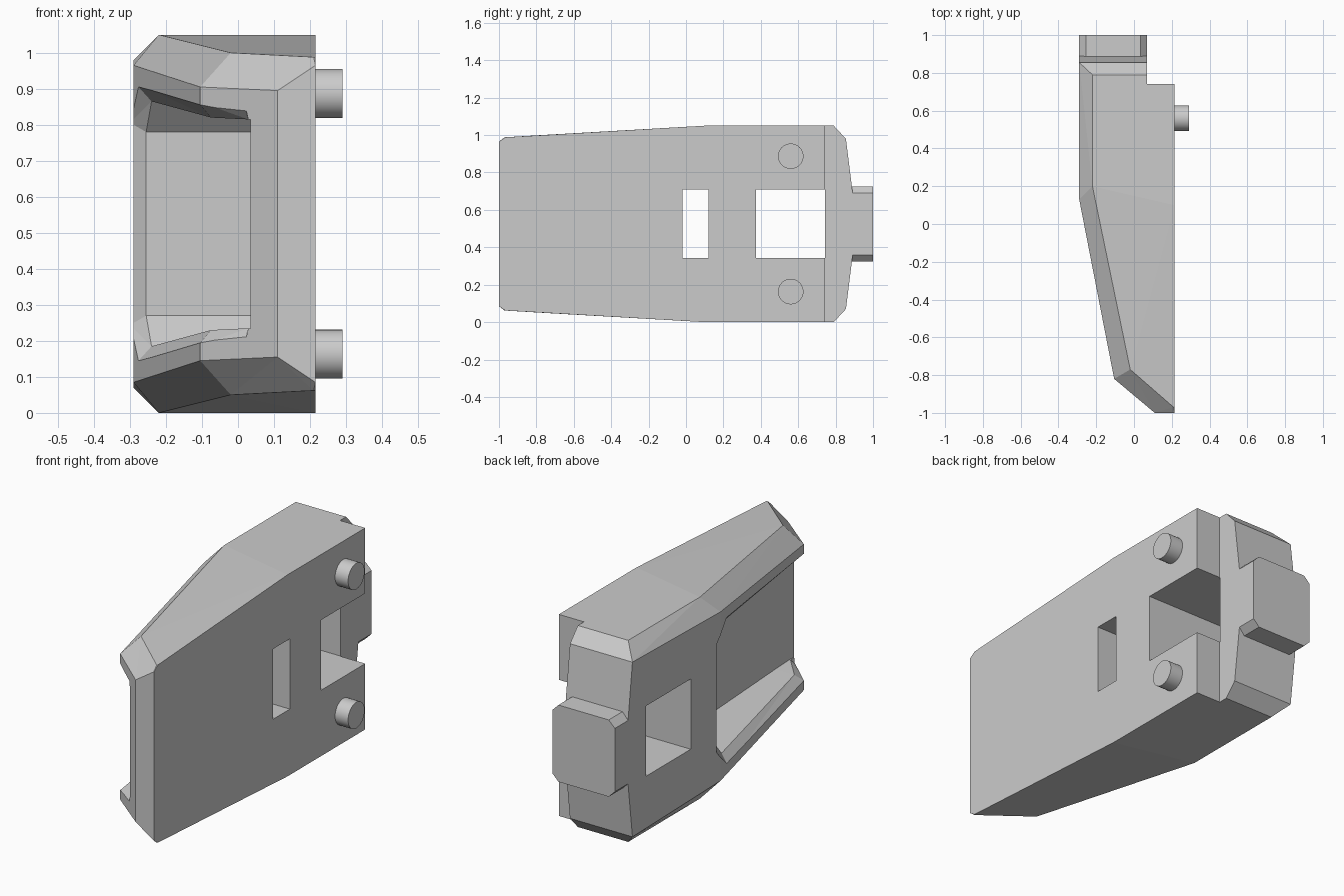
import bpy, bmesh, math

cube = bpy.data.objects.get("Cube")
if cube:
    bpy.data.objects.remove(cube, do_unlink=True)

MID = 0.525  # height of the horizontal mirror plane

grey = bpy.data.materials.new("plain grey")
grey.use_nodes = True
grey.diffuse_color = (0.6, 0.6, 0.6, 1)
grey.node_tree.nodes["Principled BSDF"].inputs["Base Color"].default_value = (0.6, 0.6, 0.6, 1)


def mirror_z(points):
    return [(x, y, 2 * MID - z) for x, y, z in points]


def loft(name, rings):
    """Closed solid through rings of equal point count."""
    bm = bmesh.new()
    rings = [[bm.verts.new(p) for p in ring] for ring in rings]
    n = len(rings[0])
    for a, b in zip(rings, rings[1:]):
        for i in range(n):
            j = (i + 1) % n
            bm.faces.new((a[i], a[j], b[j], b[i]))
    bm.faces.new(rings[0])
    bm.faces.new(rings[-1])
    bmesh.ops.triangulate(bm, faces=bm.faces)
    bmesh.ops.recalc_face_normals(bm, faces=bm.faces)
    mesh = bpy.data.meshes.new(name)
    bm.to_mesh(mesh)
    bm.free()
    mesh.materials.append(grey)
    ob = bpy.data.objects.new(name, mesh)
    bpy.context.collection.objects.link(ob)
    return ob


def box(name, xs, ys, zs):
    corners = [(0, 0), (1, 0), (1, 1), (0, 1)]
    return loft(name, [[(xs[i], ys[j], z) for i, j in corners] for z in zs])


def volume(mesh):
    bm = bmesh.new()
    bm.from_mesh(mesh)
    size = bm.calc_volume()
    bm.free()
    return size


def cut(target, cutter):
    """Subtract the cutter with the first solver that gives a sound solid."""
    before = volume(target.data)
    mod = target.modifiers.new("cut", 'BOOLEAN')
    mod.operation = 'DIFFERENCE'
    mod.object = cutter
    for solver in ('MANIFOLD', 'EXACT', 'FLOAT'):
        mod.solver = solver
        bpy.context.view_layer.update()
        graph = bpy.context.evaluated_depsgraph_get()
        result = bpy.data.meshes.new_from_object(target.evaluated_get(graph))
        if 0.5 * before < volume(result) < 0.999 * before:
            target.data = result
            break
        bpy.data.meshes.remove(result)
    target.modifiers.remove(mod)
    bpy.data.objects.remove(cutter, do_unlink=True)


# Main housing: tapered block with bevelled rims, mirrored top to bottom
top = [(-0.22, 0.79, 1.05), (-0.22, 0.2, 1.05), (-0.02, -0.77, 1.0), (0.21, -0.97, 0.988),
       (0.215, -0.965, 0.988), (0.215, 0.1, 1.05), (0.215, 0.79, 1.05)]
rim = [(-0.29, 0.855, 0.98), (-0.29, 0.13, 0.965), (-0.105, -0.82, 0.905), (0.11, -1, 0.895),
       (0.215, -1, 0.965), (0.215, 0.1, 0.97), (0.215, 0.855, 0.98)]
waist = [(x, 0.89 if y > 0.8 else y, 0.7) for x, y, z in rim]
half = [top, rim, waist]
body = loft("housing", half + [mirror_z(r) for r in reversed(half)])

# Step behind the flat side
cut(body, box("step_cutter", (0.07, 0.5), (0.74, 1.2), (-0.5, 1.5)))

# Open pocket with a flared rim
inner = [(-0.255, 0.13, 0.78), (-0.24, 0.05, 0.865), (-0.075, -0.785, 0.82),
         (0.028, -0.90, 0.815), (0.03, -1.05, 0.815)]
flare = [(-0.30, 0.175, 0.806), (-0.287, 0.063, 0.917), (-0.114, -0.83, 0.866),
         (0.02, -0.945, 0.854), (0.02, -1.05, 0.854)]
floor = [(0.035, y, z) for x, y, z in inner]
outside = [(-0.6, y, z) for x, y, z in flare]
cut(body, loft("pocket_cutter",
               [h + mirror_z(reversed(h)) for h in (floor, inner, flare, outside)]))

# Through windows
for ys in ((-0.02, 0.12), (0.375, 0.742)):
    cut(body, box("window_cutter", (-0.7, 0.7), ys, (0.343, 0.709)))

# Rear tab with chamfered long edges
c = 0.035
section = [(-0.29, 0.325 + c), (-0.29 + c, 0.325), (0.07 - c, 0.325), (0.07, 0.325 + c)]
section += [(x, 2 * MID - z) for x, z in reversed(section)]
loft("rear_tab", [[(x, y, z) for x, z in section] for y in (0.87, 1.0)])

# Locating pins on the flat side
for name, z in (("lower_pin", 0.163), ("upper_pin", 2 * MID - 0.163)):
    bpy.ops.mesh.primitive_cylinder_add(vertices=48, radius=0.068, depth=0.085,
                                        location=(0.2475, 0.56, z),
                                        rotation=(0, math.pi / 2, 0))
    pin = bpy.context.object
    pin.name = name
    pin.data.materials.append(grey)
    bpy.ops.object.shade_smooth_by_angle(angle=math.radians(30))
